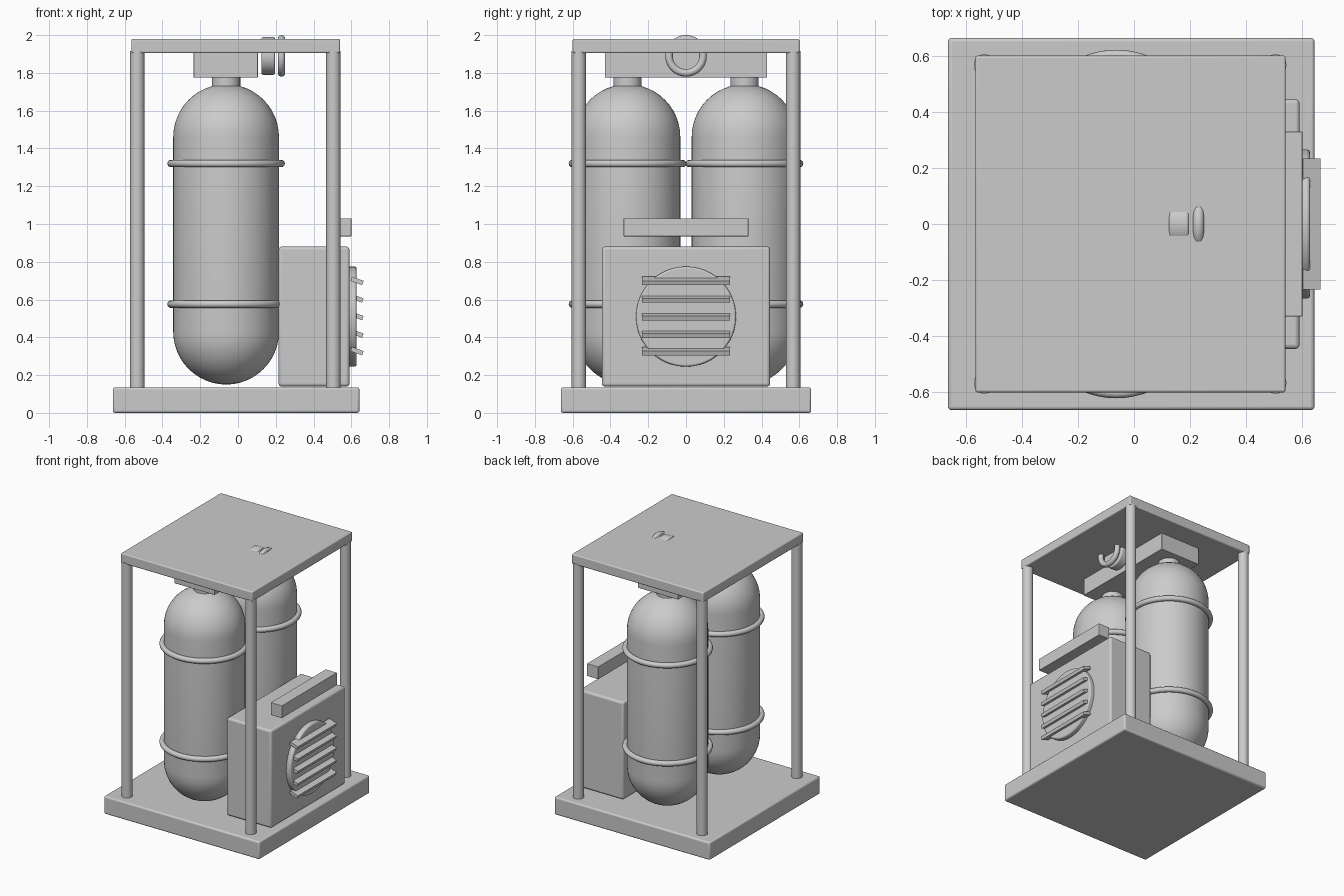
import bpy
from math import pi, cos, sin, radians

cube = bpy.data.objects.get("Cube")
if cube:
    bpy.data.objects.remove(cube, do_unlink=True)

grey = bpy.data.materials.new("plain_grey")
grey.use_nodes = True
GREY = (0.6, 0.6, 0.6, 1)
grey.diffuse_color = GREY
grey.node_tree.nodes["Principled BSDF"].inputs["Base Color"].default_value = GREY


def finish(name, bevel=0):
    ob = bpy.context.object
    ob.name = name
    ob.data.materials.append(grey)
    if bevel:
        mod = ob.modifiers.new("Bevel", "BEVEL")
        mod.width = bevel
        mod.segments = 3
    bpy.ops.object.shade_smooth_by_angle(angle=radians(35))
    return ob


def box(name, x, y, z, bevel=0):
    """Box from (min, max) pairs."""
    bpy.ops.mesh.primitive_cube_add(size=1, location=[sum(r) / 2 for r in (x, y, z)])
    bpy.context.object.scale = [r[1] - r[0] for r in (x, y, z)]
    bpy.ops.object.transform_apply(location=False, rotation=False, scale=True)
    return finish(name, bevel)


def cylinder(name, radius, depth, loc, rot=(0, 0, 0), bevel=0):
    bpy.ops.mesh.primitive_cylinder_add(vertices=48, radius=radius, depth=depth,
                                        location=loc, rotation=rot)
    return finish(name, bevel)


def torus(name, major, minor, loc, rot=(0, 0, 0)):
    bpy.ops.mesh.primitive_torus_add(major_radius=major, minor_radius=minor,
                                     major_segments=64, minor_segments=14,
                                     location=loc, rotation=rot)
    return finish(name)


def lathe(name, profile, loc, sides=64):
    """Revolve (radius, z) points that start and end on the axis."""
    rings = profile[1:-1]
    verts = [(0, 0, profile[0][1]), (0, 0, profile[-1][1])]
    for r, z in rings:
        verts += [(r * cos(2 * pi * s / sides), r * sin(2 * pi * s / sides), z)
                  for s in range(sides)]
    faces = []
    last = 2 + (len(rings) - 1) * sides
    for s in range(sides):
        t = (s + 1) % sides
        faces.append((0, 2 + t, 2 + s))
        faces.append((1, last + s, last + t))
        for k in range(len(rings) - 1):
            a = 2 + k * sides
            faces.append((a + s, a + t, a + sides + t, a + sides + s))
    mesh = bpy.data.meshes.new(name)
    mesh.from_pydata(verts, [], faces)
    ob = bpy.data.objects.new(name, mesh)
    ob.location = loc
    bpy.context.collection.objects.link(ob)
    bpy.ops.object.select_all(action="DESELECT")
    ob.select_set(True)
    bpy.context.view_layer.objects.active = ob
    return finish(name)


ALONG_X = (0, pi / 2, 0)

# Frame: base, roof plate and four posts
box("base", (-0.663, 0.643), (-0.663, 0.663), (0, 0.135), 0.012)
box("roof_plate", (-0.565, 0.54), (-0.6, 0.6), (1.905, 1.98), 0.008)
for side, x in (("right", -0.533), ("left", 0.505)):
    for end, y in (("front", -0.567), ("back", 0.567)):
        cylinder(f"{end}_{side}_post", 0.038, 1.79, (x, y, 1.02))

# Pair of domed tanks with necks and clamp rings
TANK_X, RADIUS, LOW, HIGH = -0.063, 0.28, 0.43, 1.46
arc = [i * pi / 24 for i in range(13)]
profile = [(RADIUS * sin(a), LOW - RADIUS * cos(a)) for a in arc]
profile += [(RADIUS * cos(a), HIGH + RADIUS * sin(a)) for a in arc]
for end, y in (("front", -0.31), ("back", 0.31)):
    lathe(f"{end}_tank", profile, (TANK_X, y, 0))
    cylinder(f"{end}_neck", 0.075, 0.12, (TANK_X, y, 1.73))
    for level, z in (("lower", 0.576), ("upper", 1.32)):
        torus(f"{end}_{level}_clamp", 0.291, 0.02, (TANK_X, y, z))

# Manifold, gauge and ring under the roof
box("manifold", (-0.235, 0.105), (-0.43, 0.43), (1.775, 1.91), 0.004)
cylinder("gauge", 0.1, 0.07, (0.16, 0, 1.89), ALONG_X, 0.008)
torus("gauge_ring", 0.09, 0.02, (0.23, 0, 1.89), ALONG_X)

# Compressor housing, round grille and tilted slats
box("compressor_box", (0.215, 0.59), (-0.445, 0.445), (0.14, 0.88), 0.015)
cylinder("grille_disc", 0.265, 0.06, (0.597, 0, 0.51), ALONG_X, 0.01)
for i in range(5):
    slat = box(f"slat_{i + 1}", (0.597, 0.663), (-0.233, 0.233),
               (0.501 + (i - 2) * 0.093, 0.525 + (i - 2) * 0.093))
    slat.rotation_euler.y = radians(20)

# Handle bar above the housing
box("handle_bar", (0.505, 0.6), (-0.33, 0.33), (0.935, 1.03), 0.003)
